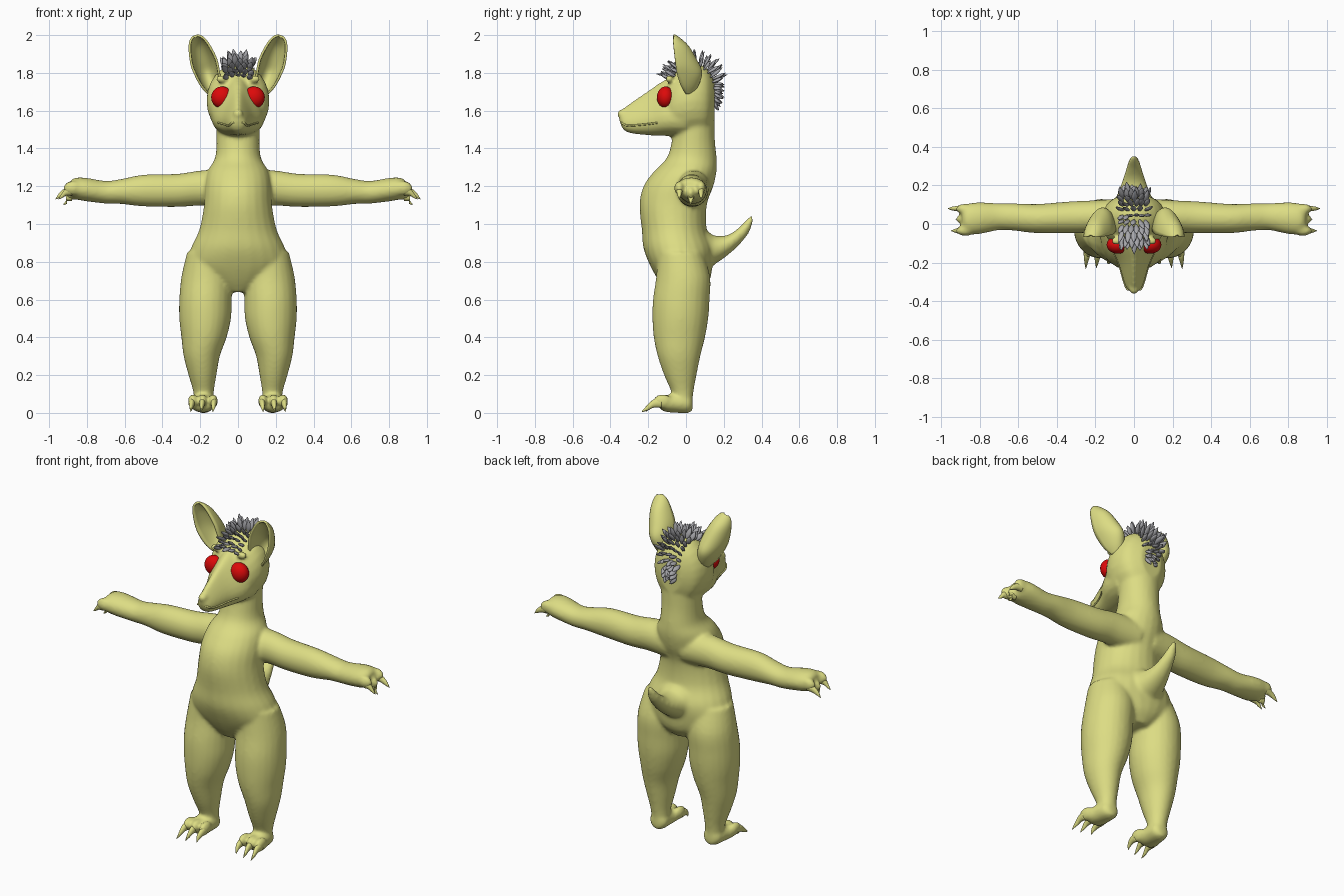
import bpy, bmesh, math, random
from mathutils import Vector, Matrix

random.seed(4)
cube = bpy.data.objects.get("Cube")
if cube:
    bpy.data.objects.remove(cube, do_unlink=True)


def material(name, rgb):
    m = bpy.data.materials.new(name)
    m.use_nodes = True
    m.diffuse_color = (*rgb, 1)
    m.node_tree.nodes["Principled BSDF"].inputs["Base Color"].default_value = (*rgb, 1)
    return m


SKIN = material("pale olive skin", (0.72, 0.72, 0.23))
RED = material("red eye", (0.72, 0.003, 0.003))
GREY = material("grey hair", (0.38, 0.38, 0.40))


def finish(bm, name, mat):
    bmesh.ops.recalc_face_normals(bm, faces=bm.faces)
    mesh = bpy.data.meshes.new(name)
    bm.to_mesh(mesh)
    bm.free()
    mesh.materials.append(mat)
    mesh.shade_smooth()
    ob = bpy.data.objects.new(name, mesh)
    bpy.context.collection.objects.link(ob)
    return ob


def smooth_rings(rings, steps=4):
    """Catmull-Rom interpolation between the given rings."""
    out = []
    for i in range(len(rings) - 1):
        quad = [rings[max(i - 1, 0)], rings[i], rings[i + 1], rings[min(i + 2, len(rings) - 1)]]
        for k in range(steps):
            t = k / steps
            out.append([b + 0.5 * t * (c - a + t * (2*a - 5*b + 4*c - d + t * (3*(b - c) + d - a)))
                        for a, b, c, d in zip(*quad)])
    return out + [list(rings[-1])]


def loft(bm, axis, rings, side=1, pinch=0.0, n=24):
    """Ellipse rings along an axis: position, two centres, two radii."""
    rows = []
    for p, c1, c2, r1, r2 in smooth_rings(rings):
        row = []
        for k in range(n):
            t = 2 * math.pi * k / n
            u = c1 + max(r1, 0.001) * math.cos(t) * (1 - pinch * math.sin(t))
            v = c2 + max(r2, 0.001) * math.sin(t)
            x, y, z = {"x": (p, u, v), "y": (u, p, v), "z": (u, v, p)}[axis]
            row.append(bm.verts.new((x * side, y, z)))
        rows.append(row)
    for a, b in zip(rows, rows[1:]):
        for k in range(n):
            bm.faces.new((a[k], a[(k + 1) % n], b[(k + 1) % n], b[k]))
    bm.faces.new(rows[0])
    bm.faces.new(rows[-1])
    return rows


def ball(bm, centre, radii, side=1):
    x, y, z = centre
    bmesh.ops.create_uvsphere(bm, u_segments=24, v_segments=16, radius=1,
                              matrix=Matrix.Translation((x * side, y, z)) @ Matrix.Diagonal((*radii, 1)))


# Body: overlapping lofts fused into one skin
body = bmesh.new()
loft(body, "z", [(.64, 0, -.01, .08, .09), (.70, 0, -.01, .19, .135), (.78, 0, -.025, .265, .165),
                 (.87, 0, -.04, .25, .185), (.97, 0, -.062, .205, .172), (1.1, 0, -.068, .18, .178),
                 (1.2, 0, -.04, .175, .185), (1.28, 0, -.003, .16, .165), (1.35, 0, .03, .122, .132),
                 (1.45, 0, .04, .114, .113), (1.6, 0, .05, .12, .10)])
snout_rows = loft(body, "y", [(-.352, 0, 1.565, .015, .02), (-.335, 0, 1.557, .034, .052),
                              (-.30, 0, 1.56, .048, .078), (-.2, 0, 1.588, .075, .118),
                              (-.1, 0, 1.618, .118, .152), (0, 0, 1.63, .13, .17)], pinch=.5)
loft(body, "y", [(-.12, 0, 1.61, .07, .10), (-.085, 0, 1.62, .13, .15), (-.02, 0, 1.645, .163, .185),
                 (.05, 0, 1.655, .163, .195), (.11, 0, 1.65, .135, .175), (.15, 0, 1.65, .07, .11)])
ball(body, (0, -.338, 1.583), (.027, .026, .026))
loft(body, "y", [(.02, 0, .87, .15, .11), (.10, 0, .865, .12, .105), (.15, 0, .862, .088, .077),
                 (.22, 0, .888, .062, .054), (.28, 0, .935, .043, .046), (.33, 0, .99, .027, .042),
                 (.354, 0, 1.03, .01, .02)])
for s in (1, -1):
    # legs
    loft(body, "z", [(.85, .15, -.03, .12, .12), (.72, .165, -.015, .135, .143), (.6, .172, -.025, .139, .15),
                     (.5, .174, -.03, .137, .148), (.4, .18, -.035, .12, .136), (.3, .192, -.037, .096, .113),
                     (.2, .188, -.03, .074, .086), (.12, .183, -.02, .056, .061), (.05, .18, -.012, .05, .045)], s)
    # feet and toes
    loft(body, "y", [(.036, .18, .045, .02, .03), (.015, .18, .05, .052, .05), (-.05, .184, .052, .062, .052),
                     (-.1, .188, .048, .07, .044), (-.13, .188, .042, .055, .03)], s)
    for x in (.132, .187, .24):
        ball(body, (x, -.125, .062), (.025, .05, .038), s)
    # arms
    loft(body, "x", [(.05, .035, 1.19, .10, .10), (.2, .038, 1.19, .085, .093), (.32, .035, 1.178, .083, .088),
                     (.5, .028, 1.177, .076, .084), (.62, .036, 1.172, .071, .066), (.7, .038, 1.168, .07, .06),
                     (.8, .03, 1.182, .082, .062), (.86, .026, 1.188, .08, .057), (.89, .025, 1.188, .06, .04)], s)
    # fingers and brows
    for y, z in ((-.035, 1.19), (.025, 1.165), (.078, 1.192)):
        ball(body, (.875, y, z), (.05, .027, .038), s)
    ball(body, (.088, -.088, 1.768), (.032, .022, .021), s)

lip = [v.co.copy() for v in (row[22] for row in snout_rows[3:15])]
skin = finish(body, "body", SKIN)
mod = skin.modifiers.new("fuse", "REMESH")
mod.mode, mod.voxel_size, mod.use_smooth_shade = "VOXEL", .01, True
mod = skin.modifiers.new("soften", "SMOOTH")
mod.factor, mod.iterations = .5, 8

# Lip ridge following the snout
curve = bpy.data.curves.new("lip", "CURVE")
curve.dimensions, curve.bevel_depth, curve.bevel_resolution = "3D", .005, 2
points = [Vector((-p.x, p.y, p.z)) for p in reversed(lip)] + lip
spline = curve.splines.new("POLY")
spline.points.add(len(points) - 1)
for sp, p in zip(spline.points, points):
    sp.co = (*p, 1)
curve.materials.append(SKIN)
bpy.context.collection.objects.link(bpy.data.objects.new("lip", curve))

for s, label in ((1, "left"), (-1, "right")):
    # Eyes
    bm = bmesh.new()
    ball(bm, (.084, -.108, 1.67), (.058, .046, .058), s)
    finish(bm, label + "_eye", RED)

    # Claws on feet and hands
    bm = bmesh.new()
    for x, tip in ((.128, -.20), (.19, -.22), (.245, -.225)):
        loft(bm, "y", [(-.13, x, .055, .018, .028), (-.17, x, .05, .015, .022),
                       (-.2, x + .003, .03, .009, .016), (tip - .008, x + .005, .008, .001, .003)], s, n=12)
    for y, z, tip in ((-.035, 1.18, .95), (.025, 1.15, .925), (.08, 1.18, .965)):
        loft(bm, "x", [(.88, y, z, .019, .028), (.91, y, z - .008, .015, .022),
                       (tip - .02, y, z - .028, .009, .014), (tip, y, z - .048, .001, .002)], s, n=12)
    finish(bm, label + "_claws", SKIN)

    # Cupped ear, open to the front
    bm = bmesh.new()
    rows = []
    for q, w, d, rim in smooth_rings([(0, .03, .04, .0), (.15, .05, .09, -.025), (.35, .062, .125, -.045),
                                      (.55, .066, .11, -.055), (.8, .052, .075, -.064),
                                      (.94, .034, .035, -.068), (1, .012, .008, -.066)]):
        centre = Vector((.13 + .095 * q, rim, 1.70 + .295 * q))
        row = []
        for k in range(17):
            t = math.pi * k / 16
            p = centre + Vector((.95, 0, -.3)) * w * math.cos(t) + Vector((0, d * math.sin(t), 0))
            row.append(bm.verts.new((p.x * s, p.y, p.z)))
        rows.append(row)
    for a, b in zip(rows, rows[1:]):
        for k in range(16):
            bm.faces.new((a[k], a[k + 1], b[k + 1], b[k]))
    ear = finish(bm, label + "_ear", SKIN)
    mod = ear.modifiers.new("thickness", "SOLIDIFY")
    mod.thickness, mod.offset = .012, 0

# Hair: leaf-shaped tufts in rows from brow to nape
hair = bmesh.new()
crest = smooth_rings([(-.075, 1.785, -75), (-.03, 1.82, -55), (.02, 1.845, -25), (.07, 1.845, 10),
                      (.115, 1.82, 45), (.14, 1.77, 75), (.147, 1.71, 115), (.145, 1.67, 150)], 2)
for i, (y, z, lean) in enumerate(crest):
    spread = .058 if i < 12 else .038
    count = 6 if i % 2 else 5
    for k in range(count):
        f = 2 * k / (count - 1) - 1
        length = random.uniform(.06, .085) * (1 if i < 11 else .75)
        leaf = bmesh.new()
        loft(leaf, "z", [(0, 0, 0, .006, .004), (length * .4, 0, 0, .016, .008),
                         (length * .75, 0, 0, .011, .006), (length, 0, 0, .001, .001)], n=8)
        tilt = math.radians(-lean + random.uniform(-14, 14))
        place = (Matrix.Translation((f * spread, y, z - .02 * f * f))
                 @ Matrix.Rotation(f * .45 + random.uniform(-.15, .15), 4, "Y")
                 @ Matrix.Rotation(tilt, 4, "X"))
        leaf.transform(place)
        part = bpy.data.meshes.new("tuft")
        leaf.to_mesh(part)
        leaf.free()
        hair.from_mesh(part)
        bpy.data.meshes.remove(part)
finish(hair, "hair_tufts", GREY)
